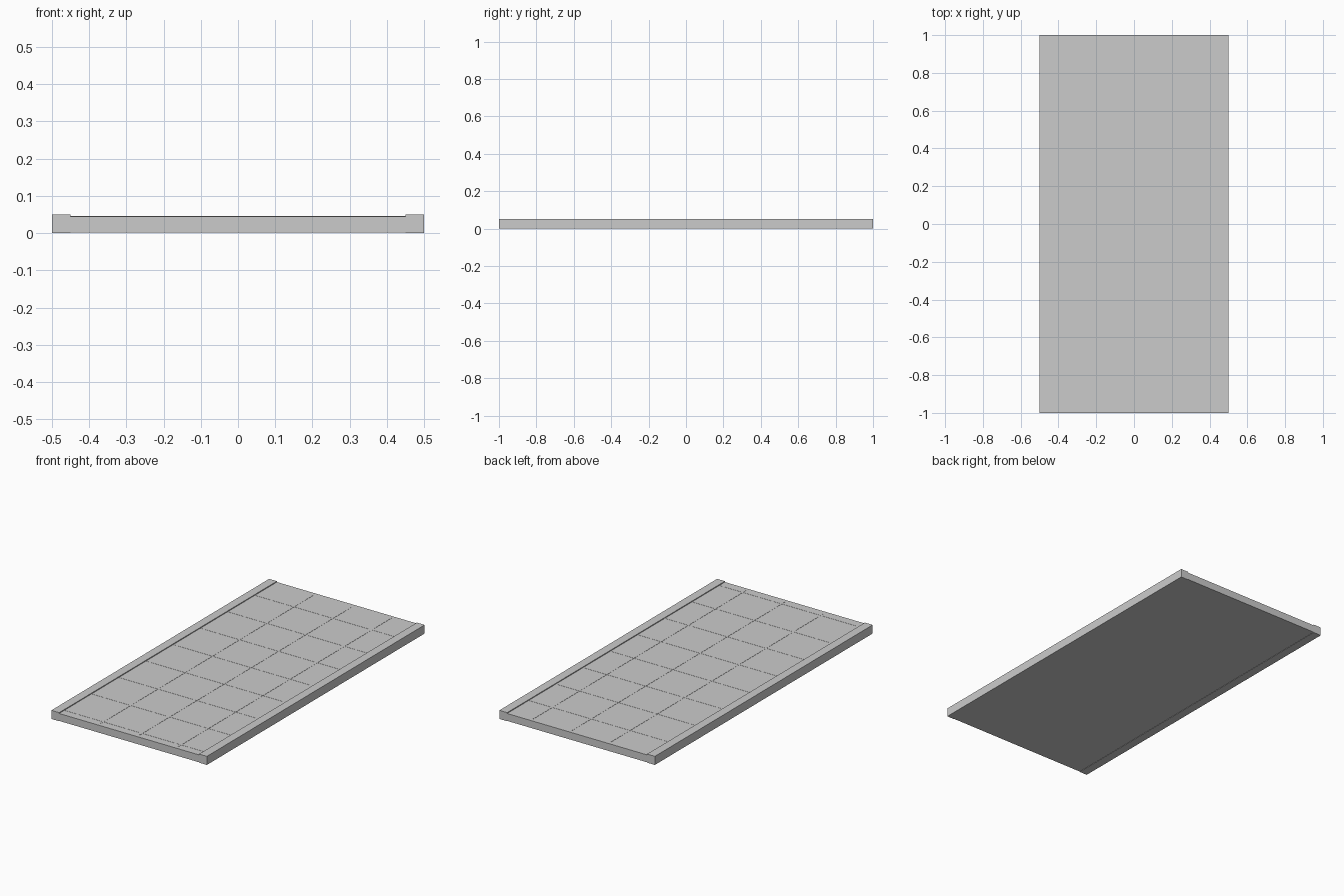
import bpy

if "Cube" in bpy.data.objects:
    bpy.data.objects.remove(bpy.data.objects["Cube"])


def box(name, x0, x1, y0, y1, z0, z1):
    bpy.ops.mesh.primitive_cube_add(size=1, location=((x0 + x1) / 2, (y0 + y1) / 2, (z0 + z1) / 2))
    ob = bpy.context.object
    ob.name = name
    ob.scale = (x1 - x0, y1 - y0, z1 - z0)
    bpy.ops.object.transform_apply(location=False, rotation=False, scale=True)
    return ob


TOP = 0.045
JOINT = 0.003   # half width of a paving joint

# Paved slab
box("pavement_slab", -0.45, 0.45, -1, 1, 0.002, TOP)

# Raised curbs along both long sides
for side, x in (("left", -0.475), ("right", 0.475)):
    box("curb_" + side, x - 0.025, x + 0.025, -1, 1, 0, 0.05)

# Joints running lengthwise
for i in range(3):
    x = -0.2 + 0.25 * i
    box(f"long_joint_{i + 1}", x - JOINT, x + JOINT, -0.975, 0.975, TOP - 0.004, TOP + 0.001)

# Joints running across
for i in range(8):
    y = -0.95 + 0.25 * i
    box(f"cross_joint_{i + 1}", -0.45, 0.45, y - JOINT, y + JOINT, TOP - 0.004, TOP + 0.0008)
